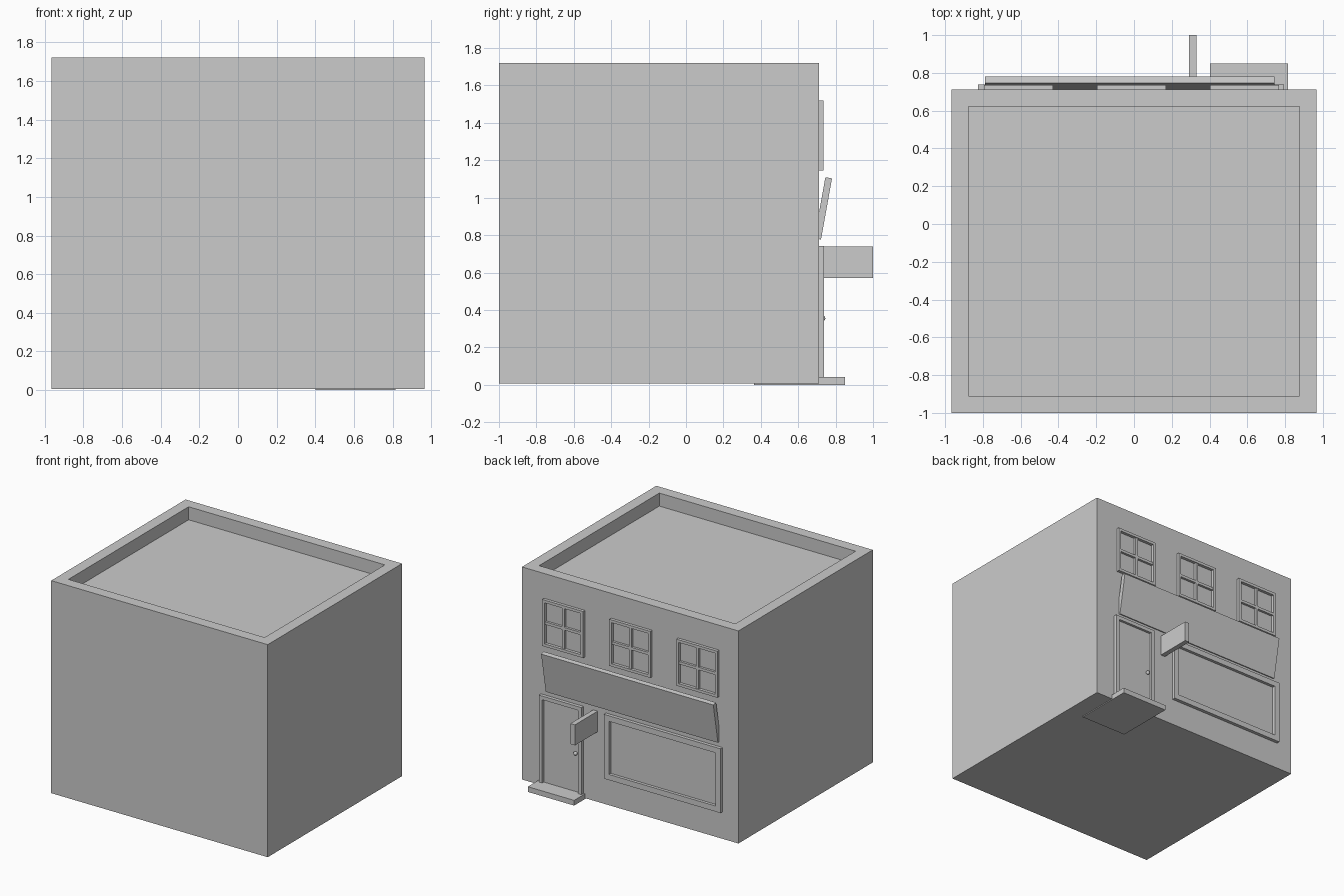
import bpy, bmesh, math
from mathutils import Vector, Matrix

if "Cube" in bpy.data.objects:
    bpy.data.objects.remove(bpy.data.objects["Cube"])

WALL = 0.711    # plane of the shop facade
PROUD = 0.738   # outer plane of door and shop frames


def new_object(name, bm):
    bmesh.ops.recalc_face_normals(bm, faces=bm.faces[:])
    mesh = bpy.data.meshes.new(name)
    bm.to_mesh(mesh)
    bm.free()
    obj = bpy.data.objects.new(name, mesh)
    bpy.context.collection.objects.link(obj)
    return obj


def add_box(bm, x, y, z):
    size = Vector((x[1] - x[0], y[1] - y[0], z[1] - z[0]))
    mid = Vector((sum(x) / 2, sum(y) / 2, sum(z) / 2))
    bmesh.ops.create_cube(bm, size=1, matrix=Matrix.Translation(mid) @ Matrix.Diagonal((*size, 1)))


def box(name, x, y, z):
    bm = bmesh.new()
    add_box(bm, x, y, z)
    return new_object(name, bm)


def frame(name, x, z, border, y, sill=True, bar=0):
    """Rectangular frame on the facade, optionally with a cross of glazing bars."""
    bm = bmesh.new()
    low = z[0] + (border if sill else 0)
    add_box(bm, x, y, (z[1] - border, z[1]))
    if sill:
        add_box(bm, x, y, (z[0], low))
    for a in (x[0], x[1] - border):
        add_box(bm, (a, a + border), y, (low, z[1] - border))
    if bar:
        cx, cz = sum(x) / 2, sum(z) / 2
        yb = (y[0], y[1] - 0.005)
        add_box(bm, (cx - bar / 2, cx + bar / 2), yb, (low, z[1] - border))
        add_box(bm, (x[0] + border, x[1] - border), yb, (cz - bar / 2, cz + bar / 2))
    return new_object(name, bm)


# Building shell with sunken roof behind a parapet
bm = bmesh.new()
add_box(bm, (-0.965, 0.965), (-1.0, WALL), (0.007, 1.72))
bm.faces.ensure_lookup_table()
top = max(bm.faces, key=lambda f: f.calc_center_median().z)
bmesh.ops.inset_region(bm, faces=[top], thickness=0.09, use_even_offset=True)
floor = bmesh.ops.extrude_face_region(bm, geom=[top])
bmesh.ops.delete(bm, geom=[top], context='FACES_ONLY')
bmesh.ops.translate(bm, vec=(0, 0, -0.105),
                    verts=[v for v in floor['geom'] if isinstance(v, bmesh.types.BMVert)])
new_object("building_shell", bm)

# Upper windows
for i, cx in enumerate((0.585, -0.013, -0.611)):
    frame(f"upper_window_{i + 1}", (cx - 0.183, cx + 0.183), (1.145, 1.52), 0.022,
          (WALL - 0.01, 0.735), bar=0.022)

# Shop window
frame("shop_window_frame", (-0.825, 0.215), (0.225, 0.743), 0.045, (WALL - 0.01, PROUD))
box("shop_window_glass", (-0.78, 0.17), (WALL - 0.01, WALL + 0.003), (0.27, 0.698))

# Door, frame and knob
frame("door_frame", (0.415, 0.795), (0.03, 0.743), 0.03, (WALL - 0.01, PROUD), sill=False)
box("door", (0.445, 0.765), (WALL - 0.01, WALL + 0.007), (0.03, 0.713))
bm = bmesh.new()
bmesh.ops.create_uvsphere(bm, u_segments=16, v_segments=10, radius=0.015,
                          matrix=Matrix.Translation((0.475, 0.73, 0.355)))
new_object("door_knob", bm)
knob = bpy.data.objects["door_knob"]
knob.data.shade_smooth()

# Doorstep running in under the building
box("doorstep", (0.402, 0.815), (0.363, 0.85), (0.0, 0.042))

# Hanging sign board
box("sign_board", (0.29, 0.33), (WALL - 0.005, 1.0), (0.572, 0.738))

# Fascia board leaning out at the top
fascia = box("fascia_board", (-0.79, 0.745), (-0.018, 0.018), (-0.166, 0.166))
fascia.location = (0, 0.7335, 0.943)
fascia.rotation_euler = (math.radians(-10.2), 0, 0)
